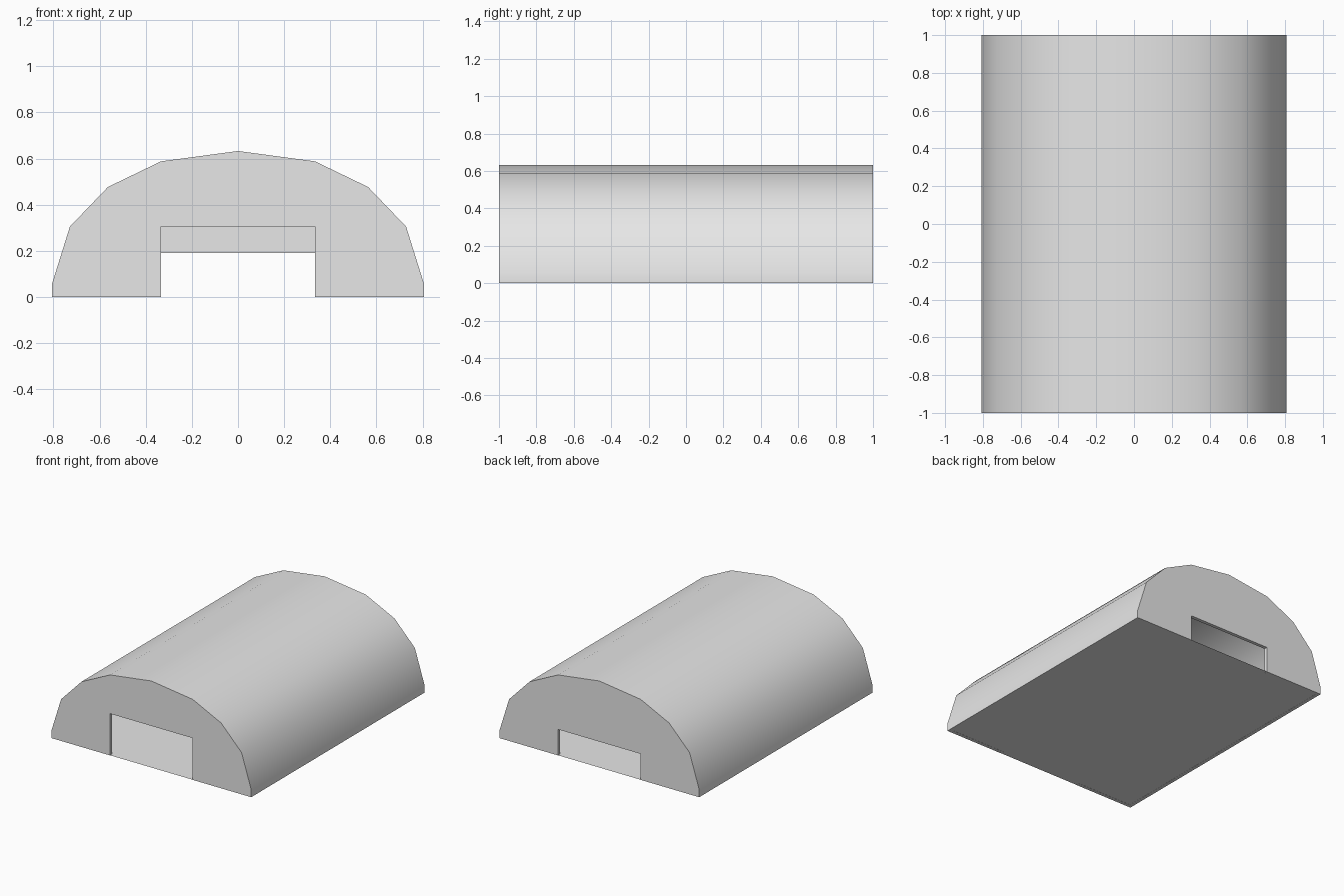
import bpy, bmesh, math

if "Cube" in bpy.data.objects:
    bpy.data.objects.remove(bpy.data.objects["Cube"])

WALL = 0.025          # shell thickness
HALF_LEN = 1.0
DOOR_X = 0.334        # half width of both doorways

grey = bpy.data.materials.new("light grey")
grey.diffuse_color = (0.8, 0.8, 0.8, 1)
grey.use_nodes = True
grey.node_tree.nodes["Principled BSDF"].inputs["Base Color"].default_value = grey.diffuse_color

# right half of the arch, from ground to ridge, then mirrored
half = [(0.807, 0), (0.807, 0.055), (0.729, 0.305), (0.564, 0.477),
        (0.334, 0.588)]
arch = half + [(0, 0.633)] + [(-x, z) for x, z in reversed(half)]
inner_arch = [(x * (1 - WALL / 0.807), z * (1 - WALL / 0.633)) for x, z in arch]
N = len(arch)


def doorway(h):
    return [(-DOOR_X, 0), (-DOOR_X, h), (DOOR_X, h), (DOOR_X, 0)]


def make_object(name, bm):
    bmesh.ops.recalc_face_normals(bm, faces=bm.faces)
    me = bpy.data.meshes.new(name)
    bm.to_mesh(me)
    bm.free()
    ob = bpy.data.objects.new(name, me)
    bpy.context.collection.objects.link(ob)
    me.materials.append(grey)
    return ob


# arched shell: four outlines (outer/inner, front/back) joined into one skin
bm = bmesh.new()
outlines = [(arch, 0.305, -HALF_LEN), (inner_arch, 0.305, -HALF_LEN + WALL),
            (inner_arch, 0.19, HALF_LEN - WALL), (arch, 0.19, HALF_LEN)]
rings = [[bm.verts.new((x, y, z)) for x, z in prof + doorway(h)]
         for prof, h, y in outlines]
for ring in rings:                       # end walls
    bm.faces.new(ring)
M = len(rings[0])
for k in range(4):
    a, b = rings[k], rings[(k + 1) % 4]
    # rings 0-1 and 2-3 close the door edges, 1-2 and 3-0 form the roof skins
    edges = range(N - 1, M) if k % 2 == 0 else range(N - 1)
    for i in edges:
        j = (i + 1) % M
        bm.faces.new((a[i], a[j], b[j], b[i]))
for i in (0, N - 1):                     # bottom rims of the long sides
    bm.faces.new([r[i] for r in rings])
shell = make_object("arched_shell", bm)

# floor sheet just inside the shell
bm = bmesh.new()
fx = 0.807 - WALL
bm.faces.new([bm.verts.new((x, y, 0.001)) for x, y in
              ((-fx, -HALF_LEN), (fx, -HALF_LEN), (fx, HALF_LEN), (-fx, HALF_LEN))])
floor = make_object("floor", bm)

# smooth roof, crisp wall edges
bpy.ops.object.select_all(action='DESELECT')
shell.select_set(True)
bpy.context.view_layer.objects.active = shell
bpy.ops.object.shade_smooth_by_angle(angle=math.radians(30))
